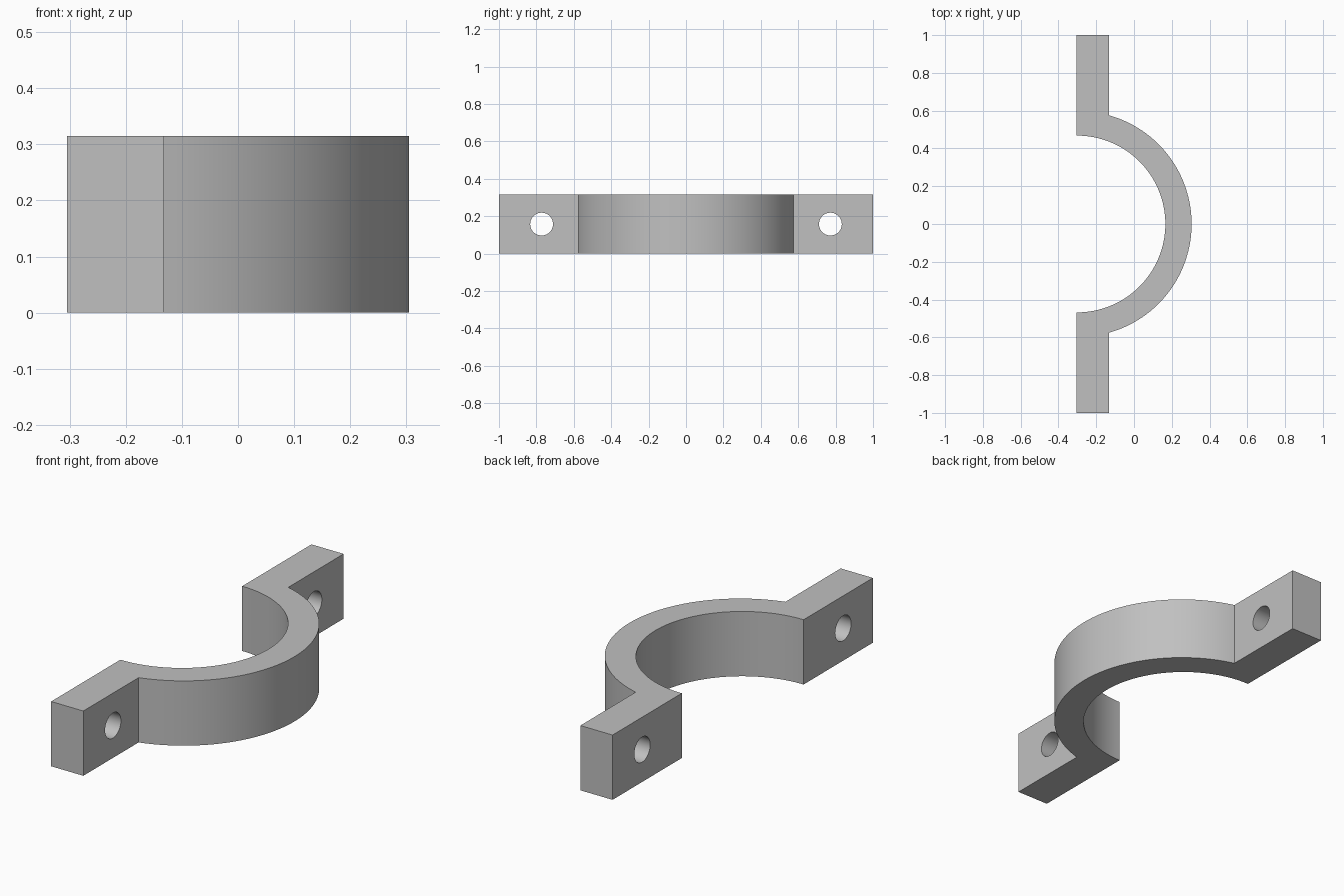
import bpy, bmesh, math

if "Cube" in bpy.data.objects:
    bpy.data.objects.remove(bpy.data.objects["Cube"], do_unlink=True)

HEIGHT = 0.315
BACK, FLANGE_FACE, CROWN = -0.305, -0.132, 0.305
END = 1.0
INNER_C, INNER_R = -0.302, 0.468
OUTER_C, OUTER_R = -0.292, 0.597
SEGMENTS = 64

grey = bpy.data.materials.new("plain grey")
grey.use_nodes = True
colour = (0.53, 0.53, 0.53, 1)
grey.diffuse_color = colour
grey.node_tree.nodes["Principled BSDF"].inputs["Base Color"].default_value = colour


def arc(centre, radius, x_end):
    """Points from +y to -y around the crown, both ends at x_end."""
    a = math.acos((x_end - centre) / radius)
    angles = [a - 2 * a * i / SEGMENTS for i in range(SEGMENTS + 1)]
    return [(centre + radius * math.cos(t), radius * math.sin(t)) for t in angles]


# Clamp half: outline of the two flanges and the bow, extruded upward
outer = arc(OUTER_C, OUTER_R, FLANGE_FACE)
inner = arc(INNER_C, INNER_R, BACK)
outline = ([(BACK, END), (FLANGE_FACE, END)] + outer
           + [(FLANGE_FACE, -END), (BACK, -END)] + inner[::-1])
bm = bmesh.new()
base = bm.faces.new([bm.verts.new((x, y, 0)) for x, y in outline])
top = bmesh.ops.extrude_face_region(bm, geom=[base])["geom"]
bmesh.ops.translate(bm, vec=(0, 0, HEIGHT),
                    verts=[v for v in top if isinstance(v, bmesh.types.BMVert)])
bmesh.ops.recalc_face_normals(bm, faces=bm.faces)
mesh = bpy.data.meshes.new("clamp_half")
bm.to_mesh(mesh)
bm.free()
clamp = bpy.data.objects.new("clamp_half", mesh)
bpy.context.collection.objects.link(clamp)
mesh.materials.append(grey)

# Bolt holes through both flanges
for side in (-1, 1):
    bpy.ops.mesh.primitive_cylinder_add(
        vertices=48, radius=0.061, depth=0.4,
        location=((BACK + FLANGE_FACE) / 2, side * 0.772, HEIGHT / 2),
        rotation=(0, math.pi / 2, 0))
    cutter = bpy.context.object
    cutter.name = "bolt_hole_cutter"
    cutter.hide_render = True
    cutter.data.materials.append(grey)
    bpy.context.view_layer.objects.active = clamp
    cut = clamp.modifiers.new("bolt_hole", "BOOLEAN")
    cut.operation = "DIFFERENCE"
    cut.solver = "EXACT"
    cut.object = cutter
    bpy.ops.object.modifier_apply(modifier=cut.name)
    bpy.data.objects.remove(cutter, do_unlink=True)

# Smooth curved walls, keep the edges crisp
bpy.ops.object.select_all(action="DESELECT")
clamp.select_set(True)
bpy.context.view_layer.objects.active = clamp
bpy.ops.object.shade_smooth_by_angle(angle=math.radians(25))
